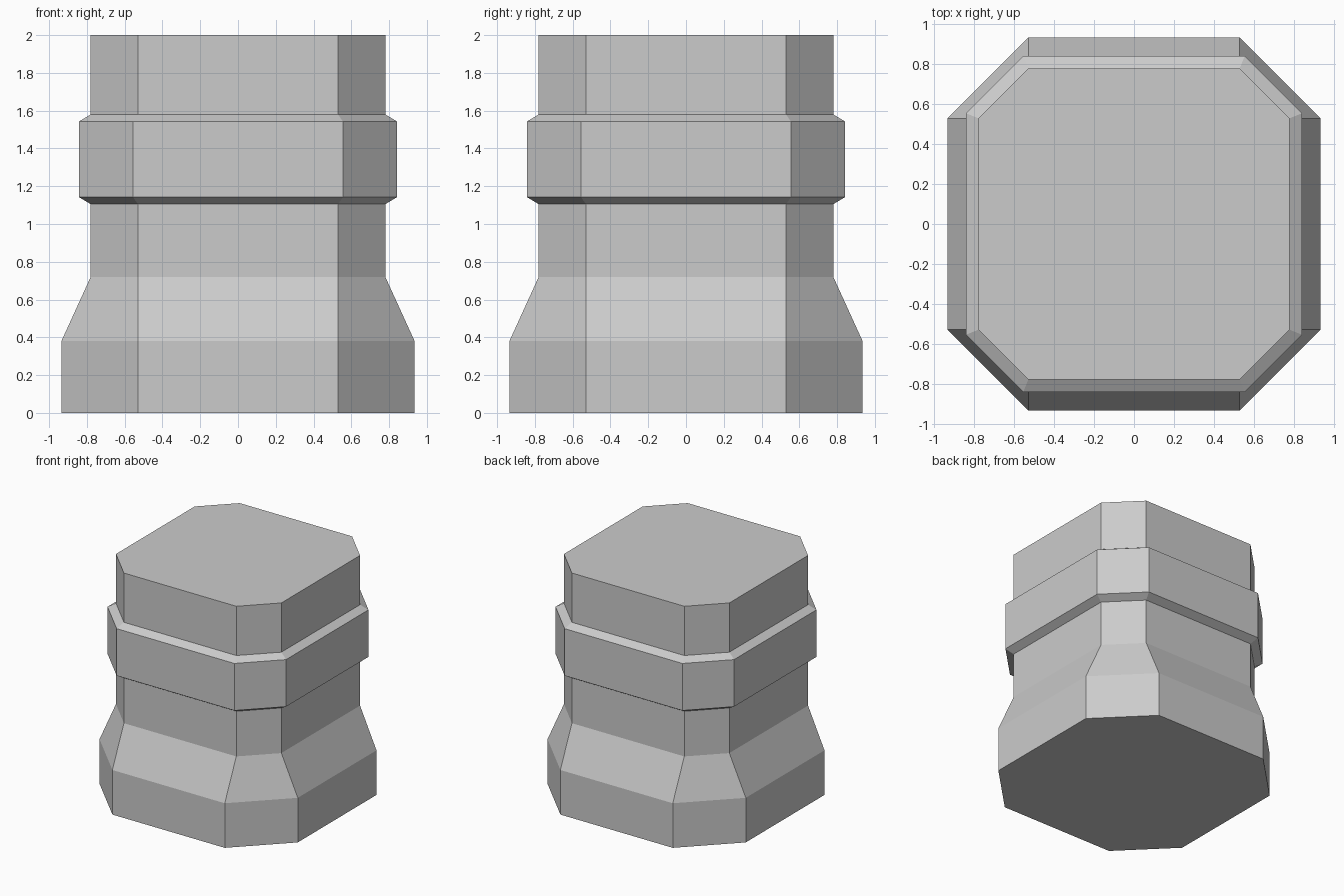
import bpy
import bmesh

if "Cube" in bpy.data.objects:
    bpy.data.objects.remove(bpy.data.objects["Cube"], do_unlink=True)

grey = bpy.data.materials.new("light_grey")
grey.use_nodes = True
colour = (0.6, 0.6, 0.6, 1.0)
grey.diffuse_color = colour
grey.node_tree.nodes["Principled BSDF"].inputs["Base Color"].default_value = colour


def octagon(half, flat):
    """Square of the given half width whose sides keep a flat run, corners cut."""
    quarter = [(half, -flat), (half, flat)]
    points = []
    for _ in range(4):
        points += quarter
        quarter = [(-y, x) for x, y in quarter]
    return points


def stacked_solid(name, levels):
    """Closed solid through octagonal rings given as (height, half width, flat)."""
    bm = bmesh.new()
    rings = [[bm.verts.new((x, y, z)) for x, y in octagon(half, flat)]
             for z, half, flat in levels]
    for low, high in zip(rings, rings[1:]):
        for i in range(len(low)):
            j = (i + 1) % len(low)
            bm.faces.new((low[i], low[j], high[j], high[i]))
    bm.faces.new(rings[0][::-1])
    bm.faces.new(rings[-1])
    bmesh.ops.recalc_face_normals(bm, faces=bm.faces)
    mesh = bpy.data.meshes.new(name)
    bm.to_mesh(mesh)
    bm.free()
    mesh.materials.append(grey)
    obj = bpy.data.objects.new(name, mesh)
    bpy.context.collection.objects.link(obj)
    return obj


# Column with a wide foot that tapers into the straight shaft
stacked_solid("column", [
    (0.0, 0.935, 0.53),
    (0.38, 0.935, 0.53),
    (0.72, 0.78, 0.53),
    (2.0, 0.78, 0.53),
])

# Bevelled collar around the shaft
stacked_solid("collar", [
    (1.105, 0.78, 0.53),
    (1.142, 0.842, 0.555),
    (1.543, 0.842, 0.555),
    (1.58, 0.78, 0.53),
])
